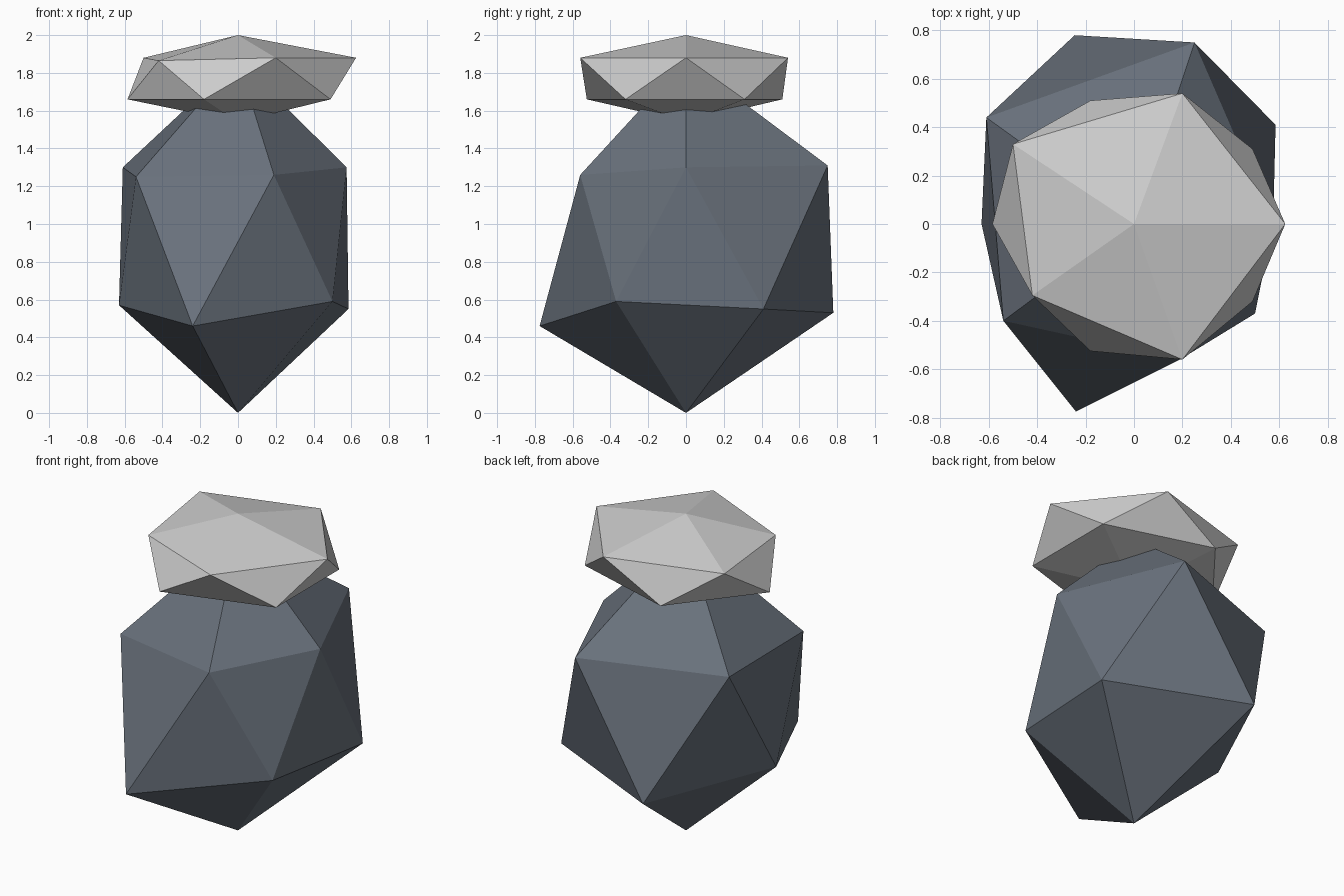
import bpy
import bmesh

cube = bpy.data.objects.get("Cube")
if cube:
    bpy.data.objects.remove(cube, do_unlink=True)


def make_material(name, rgb):
    material = bpy.data.materials.new(name)
    material.use_nodes = True
    color = (*rgb, 1.0)
    material.diffuse_color = color
    material.node_tree.nodes["Principled BSDF"].inputs["Base Color"].default_value = color
    return material


def make_rock(name, bottom_z, lower_ring, upper_ring, top_z, material):
    """Irregular twenty-sided rock: two staggered rings of points closed by two tips."""
    bm = bmesh.new()
    bottom = bm.verts.new((0, 0, bottom_z))
    top = bm.verts.new((0, 0, top_z))
    lower = [bm.verts.new(point) for point in lower_ring]
    upper = [bm.verts.new(point) for point in upper_ring]
    count = len(lower)
    for i in range(count):
        j = (i + 1) % count
        bm.faces.new((bottom, lower[j], lower[i]))
        bm.faces.new((lower[i], lower[j], upper[i]))
        bm.faces.new((upper[i], lower[j], upper[j]))
        bm.faces.new((upper[i], upper[j], top))
    bmesh.ops.recalc_face_normals(bm, faces=bm.faces[:])
    mesh = bpy.data.meshes.new(name)
    bm.to_mesh(mesh)
    bm.free()
    mesh.materials.append(material)
    rock = bpy.data.objects.new(name, mesh)
    bpy.context.collection.objects.link(rock)
    return rock


slate = make_material("slate blue grey", (0.14, 0.165, 0.2))
pale = make_material("pale grey", (0.62, 0.62, 0.62))

# Large dark boulder standing on its tip
make_rock(
    "boulder", 0.0,
    [(0.50, -0.37, 0.59), (0.585, 0.41, 0.55), (-0.245, 0.78, 0.53),
     (-0.63, 0, 0.57), (-0.24, -0.775, 0.46)],
    [(0.575, 0, 1.30), (0.25, 0.75, 1.31), (-0.61, 0.44, 1.30),
     (-0.54, -0.40, 1.25), (0.19, -0.56, 1.26)],
    1.87, slate)

# Flattened pale cap over the boulder's upper tip
cap_low, cap_high = 1.66, 1.88
make_rock(
    "cap", 1.54,
    [(0.49, -0.32, cap_low), (0.49, 0.31, cap_low), (-0.18, 0.51, cap_low),
     (-0.585, 0, cap_low), (-0.18, -0.525, cap_low)],
    [(0.625, 0, cap_high), (0.20, 0.54, cap_high), (-0.50, 0.33, cap_high),
     (-0.42, -0.295, 1.865), (0.20, -0.56, cap_high)],
    2.0, pale)
